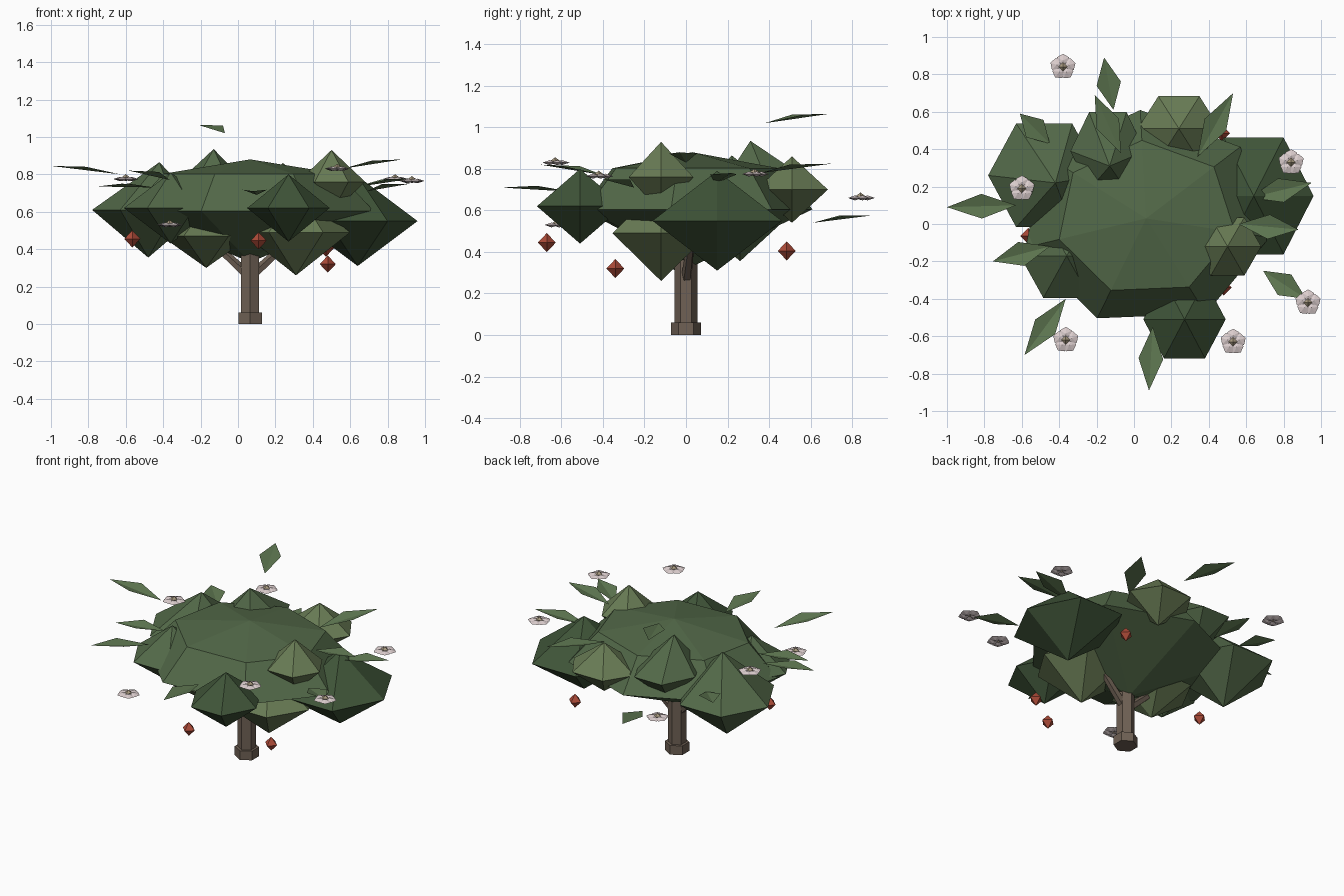
import bpy, math
from mathutils import Vector

if "Cube" in bpy.data.objects:
    bpy.data.objects.remove(bpy.data.objects["Cube"])

def mat(name, c):
    m = bpy.data.materials.new(name)
    m.diffuse_color = (*c, 1)
    m.use_nodes = True
    m.node_tree.nodes["Principled BSDF"].inputs["Base Color"].default_value = m.diffuse_color
    return m

BARK = mat("bark", (.16, .12, .09))
GREEN = mat("foliage", (.085, .14, .065))
DARK = mat("foliage_dark", (.05, .09, .04))
PALE = mat("foliage_pale", (.14, .20, .09))
LEAF = mat("leaf_green", (.11, .18, .08))
RED = mat("fruit_red", (.42, .07, .04))
PETAL = mat("petal_white", (.72, .62, .62))
CORE = mat("flower_tan", (.40, .33, .22))

def mesh_obj(name, verts, faces, m):
    me = bpy.data.meshes.new(name)
    me.from_pydata(verts, [], faces)
    me.materials.append(m)
    me.update()
    ob = bpy.data.objects.new(name, me)
    bpy.context.collection.objects.link(ob)
    return ob

def lathe(name, c, rx, ry, rz, n, m, rings=((1, 0),), start=0.0, lean=(0, 0)):
    """Faceted closed body: bottom pole, rings of (radius, height), leaning top pole."""
    c = Vector(c)
    verts = [c - Vector((0, 0, rz))]
    for r, h in rings:
        for i in range(n):
            a = start + math.tau * i / n
            verts.append(c + Vector((rx * r * math.cos(a), ry * r * math.sin(a), h * rz)))
    verts.append(c + Vector((*lean, rz)))
    top, last, faces = len(verts) - 1, 1 + (len(rings) - 1) * n, []
    for i in range(n):
        j = (i + 1) % n
        faces.append((0, 1 + j, 1 + i))
        for k in range(len(rings) - 1):
            b = 1 + k * n
            faces.append((b + i, b + j, b + n + j, b + n + i))
        faces.append((last + i, last + j, top))
    return mesh_obj(name, verts, faces, m)

def limb(name, a, b, r1, r2, n):
    """Straight tapered limb from a to b."""
    a, b = Vector(a), Vector(b)
    q = (b - a).to_track_quat('Z', 'Y')
    verts = []
    for p, r in ((a, r1), (b, r2)):
        for i in range(n):
            t = math.tau * i / n + math.pi / 2
            verts.append(p + q @ Vector((r * math.cos(t), r * math.sin(t), 0)))
    faces = [(i, (i + 1) % n, n + (i + 1) % n, n + i) for i in range(n)]
    faces += [tuple(range(n))[::-1], tuple(range(n, 2 * n))]
    return mesh_obj(name, verts, faces, BARK)

# Trunk, foot and branches
limb("trunk", (.065, 0, 0), (.065, 0, .5), .055, .055, 6)
limb("trunk_foot", (.065, 0, 0), (.065, 0, .06), .073, .073, 6)
for end in ((-.12, .02, .42), (.25, .02, .42)):
    limb("branch", (.065, 0, .25), end, .028, .02, 5)

# Main crown, cone-shaped below
lathe("crown", (.065, .03, .605), .67, .58, .275, 7, GREEN,
      ((1, 0), (.72, .72)), math.radians(247))

# Foliage clumps: centre, radii, colour, lean of the tip
for c, r, m, lean in (
        ((.64, .15, .55), (.32, .36, .24), DARK, (0, 0)),
        ((-.48, .26, .61), (.30, .32, .255), GREEN, (.06, -.04)),
        ((-.36, -.17, .62), (.25, .26, .19), GREEN, (0, 0)),
        ((.27, -.51, .62), (.22, .24, .18), DARK, (0, 0)),
        ((.50, -.12, .76), (.18, .18, .17), PALE, (0, 0)),
        ((.24, .51, .70), (.22, .20, .16), PALE, (0, 0)),
        ((-.14, .39, .74), (.20, .24, .195), GREEN, (.01, -.08)),
        ((.31, -.12, .49), (.29, .27, .23), PALE, (0, 0)),
        ((-.17, -.04, .47), (.24, .26, .17), PALE, (0, 0))):
    lathe("foliage_clump", c, *r, 6, m, lean=lean)

# Loose leaves: base, tip
for a, b in (
        ((-.63, .10, .80), (-1.0, .09, .845)),
        ((-.11, .61, .54), (-.16, .89, .575)),
        ((-.07, .38, 1.02), (-.21, .69, 1.065)),
        ((.34, .36, .78), (.53, .70, .825)),
        ((.56, .0, .83), (.88, -.03, .88)),
        ((.62, .14, .73), (.95, .22, .78)),
        ((.69, -.25, .71), (.92, -.40, .75)),
        ((.10, -.55, .69), (.08, -.89, .71)),
        ((-.365, -.40, .77), (-.585, -.70, .82)),
        ((-.45, -.12, .73), (-.755, -.20, .735)),
        ((-.45, .43, .69), (-.61, .59, .72))):
    a, b = Vector(a), Vector(b)
    side = (b - a).cross(Vector((0, 0, 1))).normalized() * .066
    mid = a.lerp(b, .5) + Vector((0, 0, .018))
    mesh_obj("leaf", [a, mid + side, b, mid - side], [(0, 1, 2), (0, 2, 3)], LEAF)

# Flowers: five overlapping petals round a small core
for x, y, z in ((-.365, -.62, .53), (.53, -.63, .83), (.93, -.42, .765),
                (.84, .33, .775), (-.60, .19, .775), (-.38, .84, .66)):
    for k in range(5):
        t = math.tau * k / 5 + .3
        lathe("petal", (x + .033 * math.cos(t), y + .033 * math.sin(t), z),
              .037, .037, .012, 6, PETAL, start=t)
    lathe("flower_core", (x, y, z + .008), .024, .024, .018, 4, CORE)

# Hanging fruit
for p in ((.11, -.67, .445), (.48, -.34, .32), (-.565, -.065, .455), (.47, .485, .405)):
    lathe("fruit", p, .043, .043, .046, 4, RED)
